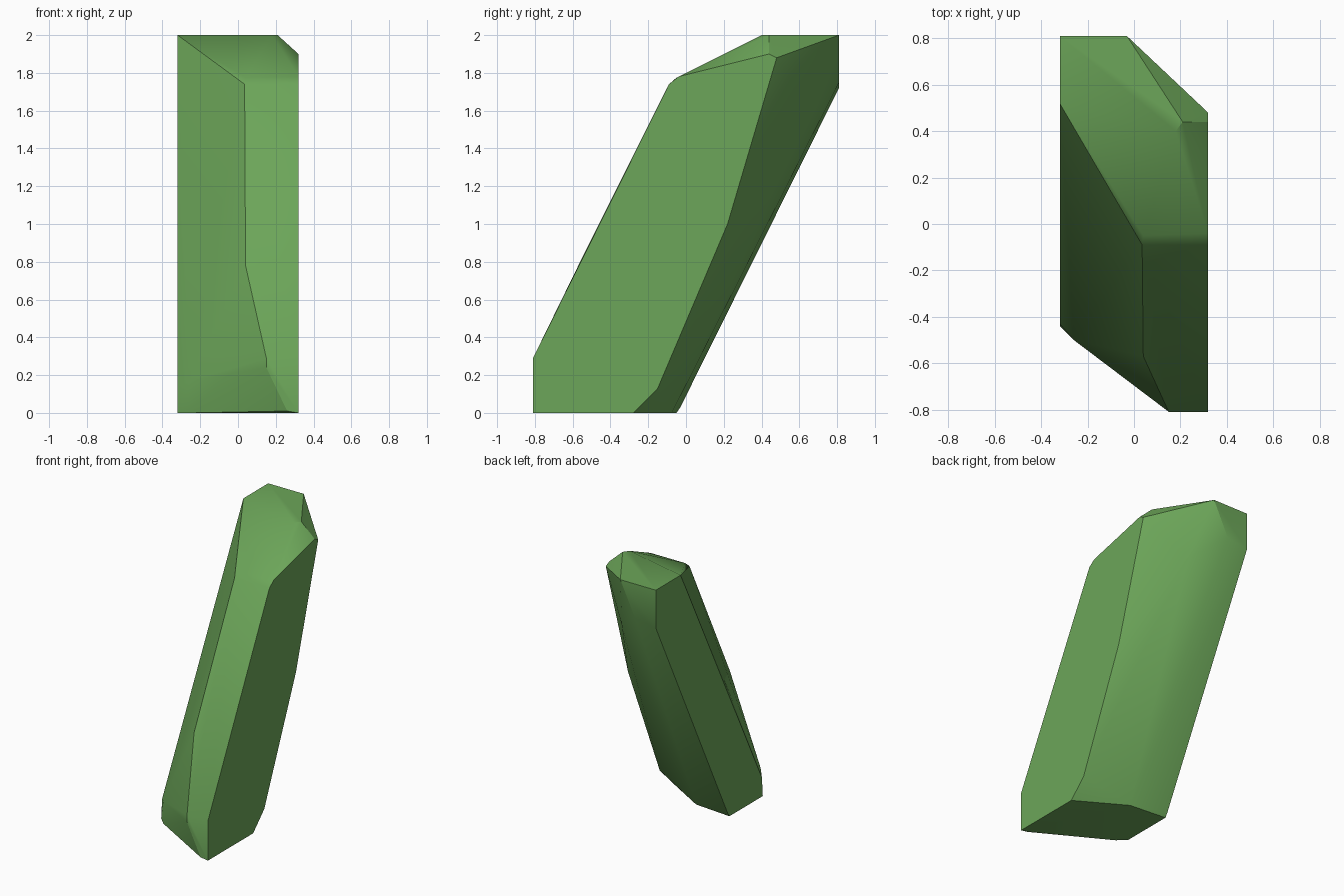
import bpy
import bmesh
import math

cube = bpy.data.objects.get("Cube")
if cube:
    bpy.data.objects.remove(cube, do_unlink=True)

# Single green material
green = bpy.data.materials.new("leaf_green")
green.use_nodes = True
colour = (0.15, 0.38, 0.10, 1.0)
green.diffuse_color = colour
bsdf = green.node_tree.nodes["Principled BSDF"]
bsdf.inputs["Base Color"].default_value = colour
bsdf.inputs["Roughness"].default_value = 0.8

HALF = 0.32  # half width of the shard

# Flat side outlines as (y, z)
left_side = [(-0.81, 0), (-0.81, 0.29), (-0.09, 1.74), (-0.04, 1.78), (0.44, 1.9),
             (0.48, 1.88), (0.22, 1.0), (-0.15, 0.13), (-0.28, 0)]
right_side = [(0.81, 2), (0.81, 1.72), (-0.03, 0.03), (-0.05, 0),
              (-0.44, 0), (-0.43, 0.14), (0.52, 2)]
corners = [(HALF, y, z) for y, z in left_side] + [(-HALF, y, z) for y, z in right_side]

# Top facet and back tip
corners += [(-0.03, 0.81, 2), (0.21, 0.44, 2), (0.18, 0.40, 2), (-0.15, 0.81, 1.75)]
# Front ridge, from the shoulder down to the toe
corners += [(0.04, -0.05, 1.775), (0.035, -0.09, 1.74), (0.04, -0.57, 0.78),
            (0.15, -0.81, 0.29), (0.15, -0.81, 0.24), (0.26, -0.81, 0.01)]
# Back ridge and underside
corners += [(0.07, 0.65, 1.58), (-0.03, -0.075, 0), (-0.26, -0.50, 0), (-0.26, -0.50, 0.17)]

# Wrap the corners in a faceted convex shell
bm = bmesh.new()
for c in corners:
    bm.verts.new(c)
hull = bmesh.ops.convex_hull(bm, input=bm.verts[:])
loose = {g for g in hull["geom_interior"] + hull["geom_unused"]
         if isinstance(g, bmesh.types.BMVert)}
bmesh.ops.delete(bm, geom=list(loose), context="VERTS")
bmesh.ops.dissolve_limit(bm, angle_limit=math.radians(1.5),
                         verts=bm.verts[:], edges=bm.edges[:])
bmesh.ops.recalc_face_normals(bm, faces=bm.faces[:])

mesh = bpy.data.meshes.new("leaning_shard")
bm.to_mesh(mesh)
bm.free()
mesh.materials.append(green)
shard = bpy.data.objects.new("leaning_shard", mesh)
bpy.context.collection.objects.link(shard)

# Soft shallow facets, crisp steep edges
bpy.ops.object.select_all(action="DESELECT")
shard.select_set(True)
bpy.context.view_layer.objects.active = shard
bpy.ops.object.shade_smooth_by_angle(angle=math.radians(30))
